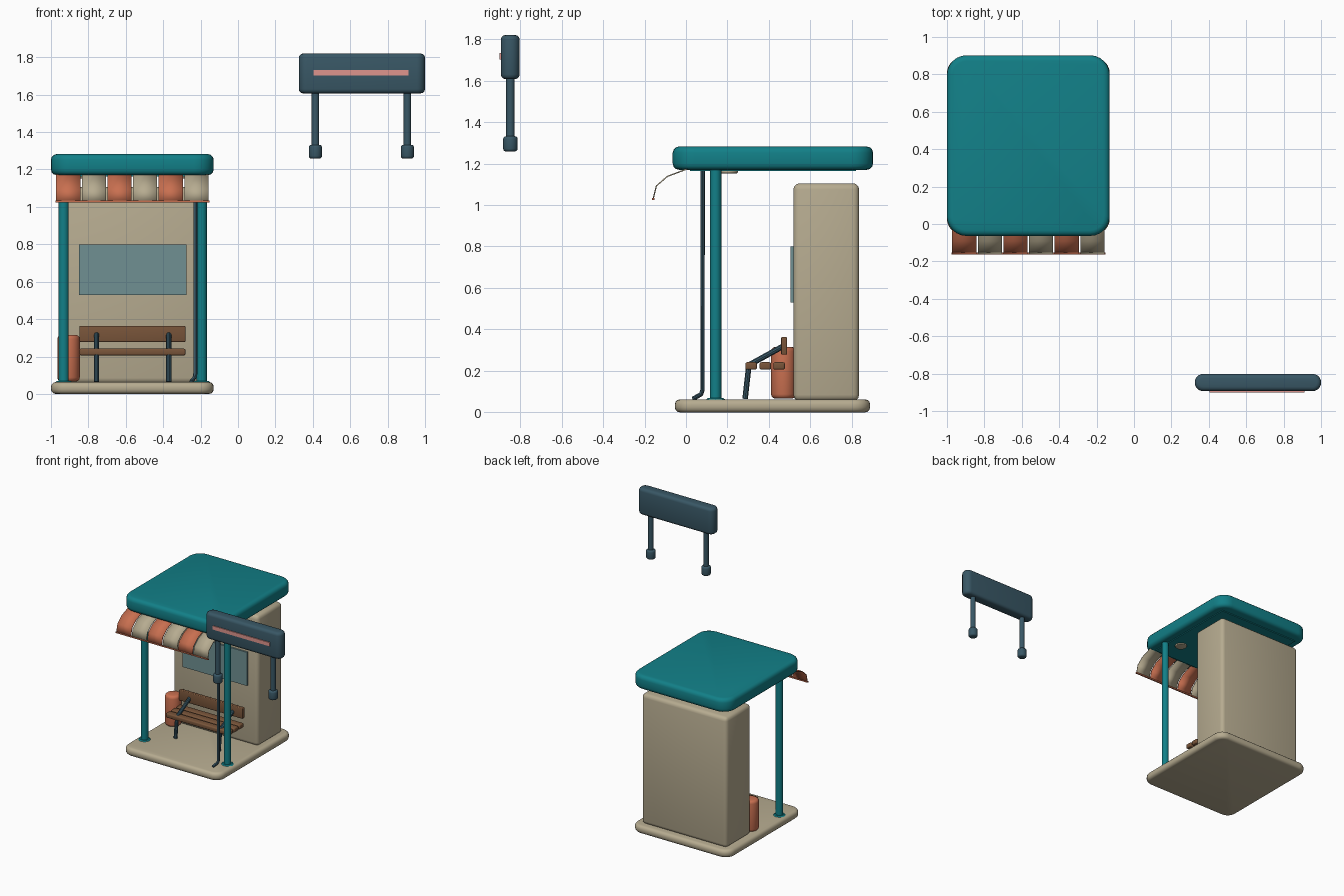
import bpy, bmesh, math
from mathutils import Vector

cube = bpy.data.objects.get("Cube")
if cube:
    bpy.data.objects.remove(cube, do_unlink=True)


def material(name, rgb):
    m = bpy.data.materials.new(name)
    m.use_nodes = True
    m.diffuse_color = (*rgb, 1)
    m.node_tree.nodes["Principled BSDF"].inputs["Base Color"].default_value = (*rgb, 1)
    return m


TEAL = material("teal paint", (0.006, 0.215, 0.245))
TAN = material("tan plaster", (0.47, 0.41, 0.28))
ORANGE = material("orange", (0.58, 0.16, 0.08))
WOOD = material("brown wood", (0.19, 0.09, 0.042))
SLATE = material("slate metal", (0.04, 0.095, 0.13))
GLASS = material("window glass", (0.16, 0.28, 0.29))
PINK = material("pink strip", (0.74, 0.3, 0.27))

made = []


def finish(name, bm, mat):
    bmesh.ops.recalc_face_normals(bm, faces=bm.faces)
    mesh = bpy.data.meshes.new(name)
    bm.to_mesh(mesh)
    bm.free()
    mesh.materials.append(mat)
    ob = bpy.data.objects.new(name, mesh)
    bpy.context.collection.objects.link(ob)
    made.append(ob)
    return ob


def soften(bm, edges, width, segments):
    bmesh.ops.bevel(bm, geom=edges, offset=width, segments=segments,
                    profile=0.5, affect='EDGES', clamp_overlap=True)


def box(name, xs, ys, zs, mat, corner=0, edge=0, segments=3):
    """Box from ranges; corner rounds upright edges, edge rounds the rims."""
    bm = bmesh.new()
    bmesh.ops.create_cube(bm, size=1)
    for v in bm.verts:
        v.co = [r[0] if c < 0 else r[1] for c, r in zip(v.co, (xs, ys, zs))]
    if corner:
        soften(bm, [e for e in bm.edges
                    if abs(e.verts[0].co.z - e.verts[1].co.z) > 1e-4], corner, 6)
    if edge:
        bm.normal_update()
        rim = [e for e in bm.edges if any(abs(f.normal.z) > 0.9 for f in e.link_faces)]
        soften(bm, rim if corner else bm.edges[:], edge, segments)
    return finish(name, bm, mat)


def cylinder(name, x, y, zs, radius, mat, edge=0, top=None, sides=24):
    bm = bmesh.new()
    bmesh.ops.create_cone(bm, cap_ends=True, segments=sides, radius1=radius,
                          radius2=radius if top is None else top, depth=zs[1] - zs[0])
    bmesh.ops.translate(bm, verts=bm.verts, vec=(x, y, sum(zs) / 2))
    if edge:
        soften(bm, [e for e in bm.edges if any(len(f.verts) > 4 for f in e.link_faces)],
               edge, 3)
    return finish(name, bm, mat)


def tube(name, points, radius, mat):
    """Round bar that follows a path."""
    curve = bpy.data.curves.new(name, 'CURVE')
    curve.dimensions = '3D'
    curve.bevel_depth = radius
    curve.bevel_resolution = 3
    curve.use_fill_caps = True
    line = curve.splines.new('POLY')
    line.points.add(len(points) - 1)
    for p, co in zip(line.points, points):
        p.co = (*co, 1)
    ob = bpy.data.objects.new(name, curve)
    bpy.context.collection.objects.link(ob)
    curve.materials.append(mat)
    bpy.ops.object.select_all(action='DESELECT')
    ob.select_set(True)
    bpy.context.view_layer.objects.active = ob
    bpy.ops.object.convert(target='MESH')
    made.append(bpy.context.view_layer.objects.active)


def sheet(name, x0, x1, profile, thickness, mat):
    """Thin sheet: a (y, z) profile swept along x."""
    bm = bmesh.new()
    rows = [[bm.verts.new((x, y, z)) for x in (x0, x1)] for y, z in profile]
    for a, b in zip(rows, rows[1:]):
        bm.faces.new((a[0], a[1], b[1], b[0]))
    ob = finish(name, bm, mat)
    mod = ob.modifiers.new("thickness", 'SOLIDIFY')
    mod.thickness = thickness
    mod.offset = 0


# Shelter shell
box("floor_slab", (-1, -0.13), (-0.054, 0.888), (0, 0.063), TAN, 0.08, 0.025)
box("back_wall", (-0.945, -0.185), (0.518, 0.835), (0.055, 1.105), TAN, edge=0.03)
box("roof", (-1, -0.13), (-0.064, 0.902), (1.17, 1.282), TEAL, 0.105, 0.03)
box("ceiling_panel", (-0.93, -0.2), (0.02, 0.82), (1.163, 1.172), TEAL)
box("window", (-0.85, -0.275), (0.505, 0.525), (0.53, 0.8), GLASS)

# Front posts with flared feet, and ceiling lamps
for side, x, lamp_x in (("right", -0.932, -0.83), ("left", -0.194, -0.3)):
    cylinder(side + "_post", x, 0.143, (0.03, 1.172), 0.027, TEAL)
    cylinder(side + "_post_foot", x, 0.143, (0.06, 0.07), 0.048, TEAL, top=0.036)
    cylinder(side + "_lamp", lamp_x, 0.205, (1.153, 1.17), 0.045, TAN, edge=0.005)

# Drain pipe
tube("drain_pipe", [(-0.228, 0.08, 1.17), (-0.228, 0.08, 0.11),
                    (-0.232, 0.073, 0.088), (-0.25, 0.035, 0.066)], 0.011, SLATE)

# Striped awning
arc = [(0.03, 1.178), (0, 1.172), (-0.09, 1.138), (-0.143, 1.092), (-0.158, 1.03)]
pitch = 0.137
for i in range(6):
    x = -0.976 + i * pitch
    sheet(f"awning_stripe_{i + 1}", x + 0.004, x + pitch - 0.004, arc, 0.006,
          (ORANGE, TAN)[i % 2])
box("awning_bar", (-0.976, -0.153), (-0.163, -0.153), (1.024, 1.034), ORANGE)

# Bench
bench = (-0.848, -0.281)
for i, y in enumerate((0.314, 0.383, 0.449)):
    box(f"seat_slat_{i + 1}", bench, (y - 0.028, y + 0.028), (0.206, 0.242), WOOD, edge=0.009)
box("bench_back", bench, (0.459, 0.488), (0.278, 0.364), WOOD, edge=0.006)
for side, x in (("right", -0.756), ("left", -0.37)):
    tube(side + "_bench_leg", [(x, 0.285, 0.065), (x, 0.303, 0.225)], 0.014, SLATE)
    tube(side + "_bench_arm", [(x, 0.303, 0.228), (x, 0.47, 0.32)], 0.014, SLATE)

# Litter bin
cylinder("litter_bin", -0.906, 0.47, (0.066, 0.316), 0.06, ORANGE, edge=0.022, sides=32)

# Separate sign board on two stub legs
box("sign_board", (0.325, 1), (-0.893, -0.802), (1.607, 1.82), SLATE, 0.044, 0.028)
box("sign_strip", (0.405, 0.912), (-0.9, -0.892), (1.702, 1.732), PINK)
for side, x in (("right", 0.414), ("left", 0.906)):
    cylinder(side + "_sign_leg", x, -0.847, (1.3, 1.62), 0.02, SLATE)
    cylinder(side + "_sign_foot", x, -0.847, (1.258, 1.332), 0.035, SLATE, edge=0.014)

# Smooth rounded surfaces, keep hard edges
bpy.ops.object.select_all(action='DESELECT')
for ob in made:
    ob.select_set(True)
bpy.context.view_layer.objects.active = made[0]
bpy.ops.object.shade_smooth_by_angle(angle=math.radians(35))
